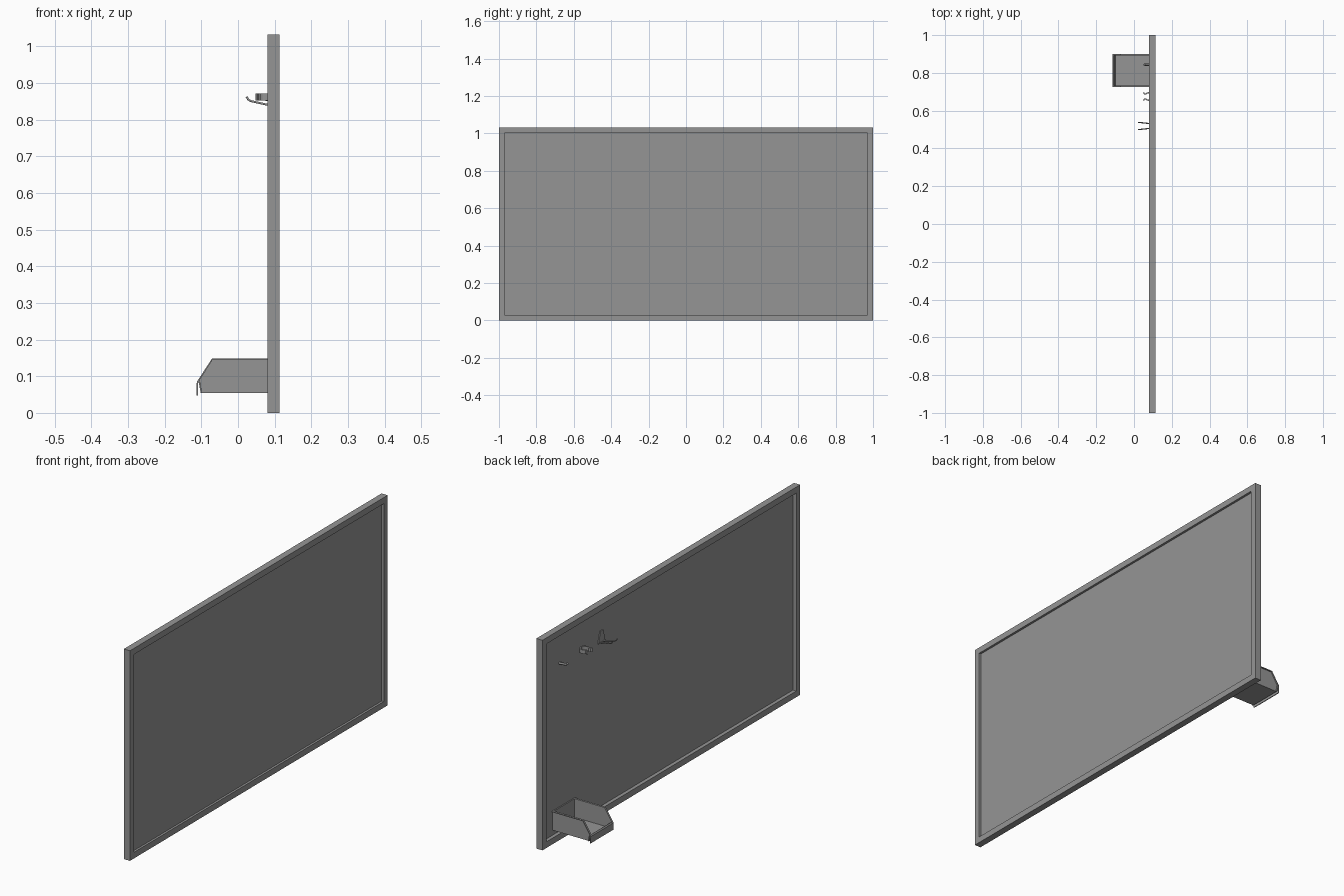
import bpy, bmesh, math
from mathutils import Vector

if "Cube" in bpy.data.objects:
    bpy.data.objects.remove(bpy.data.objects["Cube"])


def add(name, data):
    ob = bpy.data.objects.new(name, data)
    data.materials.append(GREY)
    bpy.context.collection.objects.link(ob)
    return ob


def finish(name, bm):
    bmesh.ops.recalc_face_normals(bm, faces=bm.faces)
    me = bpy.data.meshes.new(name)
    bm.to_mesh(me)
    bm.free()
    return add(name, me)


def prism(name, pts, offset):
    """Extrude a closed 3D outline along an offset vector."""
    bm = bmesh.new()
    face = bm.faces.new([bm.verts.new(p) for p in pts])
    ext = bmesh.ops.extrude_face_region(bm, geom=[face])
    vs = [g for g in ext["geom"] if isinstance(g, bmesh.types.BMVert)]
    bmesh.ops.translate(bm, verts=vs, vec=offset)
    # extrude_face_region drops the source face, so close the base again
    bmesh.ops.holes_fill(bm, edges=[e for e in bm.edges if e.is_boundary])
    return finish(name, bm)


def box(name, x0, x1, y0, y1, z0, z1):
    return prism(name, [(x0, y0, z0), (x1, y0, z0), (x1, y1, z0), (x0, y1, z0)],
                 (0, 0, z1 - z0))


def ribbon(pts, t):
    """Closed 2D outline of a strip with thickness t along a path."""
    pts = [Vector(p) for p in pts]
    left, right = [], []
    for i, p in enumerate(pts):
        d = (pts[min(i + 1, len(pts) - 1)] - pts[max(i - 1, 0)]).normalized()
        n = Vector((-d.y, d.x)) * t / 2
        left.append(p + n)
        right.append(p - n)
    return left + right[::-1]


def rod(name, pts, r):
    cu = bpy.data.curves.new(name, "CURVE")
    cu.dimensions = "3D"
    cu.bevel_depth = r
    cu.bevel_resolution = 1
    cu.use_fill_caps = True
    sp = cu.splines.new("POLY")
    sp.points.add(len(pts) - 1)
    for q, p in zip(sp.points, pts):
        q.co = (*p, 1)
    return add(name, cu)


GREY = bpy.data.materials.new("dark_grey")
GREY.diffuse_color = (0.3, 0.3, 0.3, 1)
GREY.use_nodes = True
GREY.node_tree.nodes["Principled BSDF"].inputs["Base Color"].default_value = GREY.diffuse_color

# Board: frame with a recessed panel
X0, X1, H, B = 0.08, 0.113, 1.032, 0.03
bm = bmesh.new()
rings = []
for x, b in ((X0, 0), (X0, B), (X1, B), (X1, 0)):
    rings.append([bm.verts.new((x, y, z)) for y, z in
                  ((-1 + b, b), (1 - b, b), (1 - b, H - b), (-1 + b, H - b))])
for k in range(4):
    a, c = rings[k], rings[(k + 1) % 4]
    for i in range(4):
        j = (i + 1) % 4
        bm.faces.new((a[i], a[j], c[j], c[i]))
finish("board_frame", bm)
PX = 0.098
box("board_panel", PX, 0.102, -1 + B, 1 - B, B, H - B)

# Storage bin: two sloped side walls with turned-out rims
Y0, Y1, T = 0.73, 0.895, 0.004
side = [(PX, 0.055), (-0.102, 0.055), (-0.107, 0.085), (-0.07, 0.149), (PX, 0.149)]
rim = ribbon([(-0.111, 0.083), (-0.07, 0.147), (PX, 0.147)], 0.004)
for label, y, ry in (("near", Y0, Y0 - 0.006), ("far", Y1 - T, Y1 - T)):
    prism(f"bin_side_{label}", [(x, y, z) for x, z in side], (0, T, 0))
    prism(f"bin_rim_{label}", [(x, ry, z) for x, z in rim], (0, T + 0.006, 0))

# Bin floor, back wall, low front wall with a hanging lip
box("bin_floor", -0.102, PX, Y0, Y1, 0.054, 0.058)
box("bin_back", PX - 0.006, PX, Y0, Y1, 0.055, 0.149)
front = ribbon([(-0.1, 0.055), (-0.105, 0.083), (-0.108, 0.085),
                (-0.111, 0.081), (-0.111, 0.048)], 0.004)
prism("bin_front_lip", [(x, Y0 - 0.006, z) for x, z in front], (0, Y1 - Y0 + 0.012, 0))

# Single peg with a small upturned head
rod("single_peg", [(PX, 0.843, 0.855), (0.062, 0.843, 0.858), (0.054, 0.843, 0.865)], 0.006)

# Spring clip: two curved jaws with flared tips
cx, cy, r = 0.078, 0.675, 0.02
arc = [(cx + r * math.cos(math.radians(a)), cy + r * math.sin(math.radians(a)))
       for a in range(-140, 141, 20)]
clip = [(0.05, cy - 0.021), (0.056, cy - 0.013)] + arc + [(0.056, cy + 0.013), (0.05, cy + 0.021)]
prism("spring_clip", [(x, y, 0.852) for x, y in ribbon(clip, 0.006)], (0, 0, 0.019))

# Double hook: tapered plate with two upturned prongs
plate = [(0.492, 0.835), (0.546, 0.835), (0.53, 0.893), (0.508, 0.893)]
prism("double_hook_plate", [(PX - 0.005, y, z) for y, z in plate], (0.005, 0, 0))
for label, s in (("near", -1), ("far", 1)):
    rod(f"double_hook_prong_{label}",
        [(PX, 0.519 + s * 0.011, 0.837), (0.08, 0.519 + s * 0.013, 0.841),
         (0.035, 0.519 + s * 0.018, 0.851), (0.028, 0.519 + s * 0.019, 0.855),
         (0.023, 0.519 + s * 0.019, 0.863)], 0.003)
